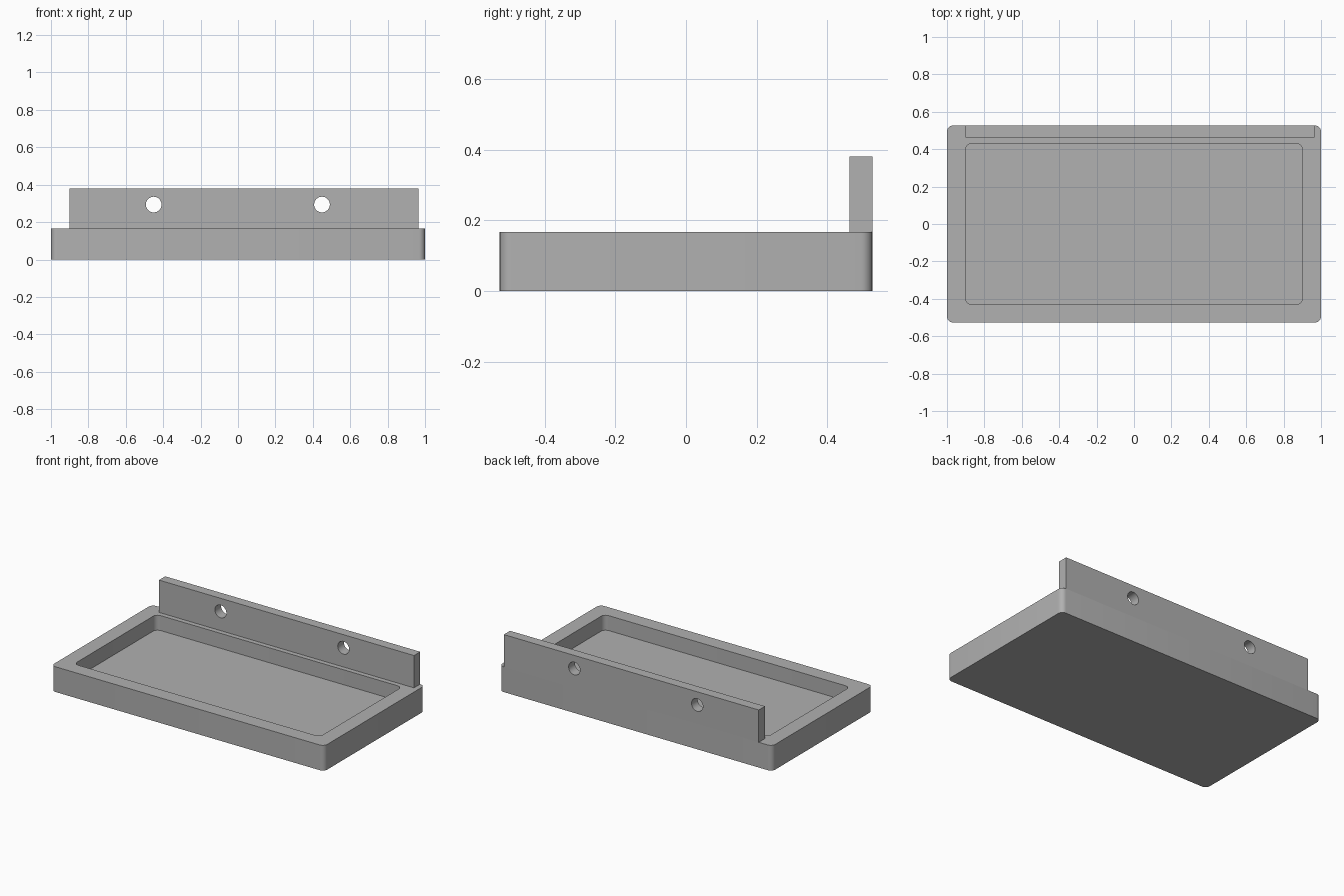
import bpy, bmesh
from math import cos, sin, pi

cube = bpy.data.objects.get("Cube")
if cube:
    bpy.data.objects.remove(cube, do_unlink=True)

grey = bpy.data.materials.new("plain grey")
grey.use_nodes = True
colour = (0.44, 0.44, 0.44, 1)
grey.diffuse_color = colour
grey.node_tree.nodes["Principled BSDF"].inputs["Base Color"].default_value = colour

HALF_DEPTH, RIM = 0.527, 0.167


def finish(bm, name):
    """Turn a bmesh into a named grey object with sharp edges kept."""
    bmesh.ops.recalc_face_normals(bm, faces=bm.faces)
    mesh = bpy.data.meshes.new(name)
    bm.to_mesh(mesh)
    bm.free()
    mesh.materials.append(grey)
    obj = bpy.data.objects.new(name, mesh)
    bpy.context.collection.objects.link(obj)
    return obj


def smooth(obj):
    bpy.ops.object.select_all(action='DESELECT')
    obj.select_set(True)
    bpy.context.view_layer.objects.active = obj
    bpy.ops.object.shade_smooth_by_angle()


def rounded_loop(bm, hx, hy, z, r=0.033, steps=6):
    """Ring of vertices around a rounded rectangle."""
    ring = []
    for k, (sx, sy) in enumerate([(1, 1), (-1, 1), (-1, -1), (1, -1)]):
        for i in range(steps + 1):
            a = (k + i / steps) * pi / 2
            ring.append(bm.verts.new((sx * (hx - r) + r * cos(a),
                                      sy * (hy - r) + r * sin(a), z)))
    return ring


# Tray: outer wall, rim, inner wall and recessed floor
bm = bmesh.new()
loops = [rounded_loop(bm, 1, HALF_DEPTH, 0),
         rounded_loop(bm, 1, HALF_DEPTH, RIM),
         rounded_loop(bm, 0.9, 0.43, RIM),
         rounded_loop(bm, 0.9, 0.43, 0.068)]
for low, high in zip(loops, loops[1:]):
    for i in range(len(low)):
        j = (i + 1) % len(low)
        bm.faces.new((low[i], low[j], high[j], high[i]))
bm.faces.new(loops[0])
bm.faces.new(loops[-1])
smooth(finish(bm, "tray"))

# Upright mounting panel along the back edge
x0, x1, y0, z1 = -0.902, 0.966, 0.462, 0.381
bm = bmesh.new()
bmesh.ops.create_cube(bm, size=1)
bmesh.ops.scale(bm, vec=(x1 - x0, HALF_DEPTH - y0, z1 - RIM), verts=bm.verts)
bmesh.ops.translate(bm, vec=((x0 + x1) / 2, (HALF_DEPTH + y0) / 2, (z1 + RIM) / 2),
                    verts=bm.verts)
panel = finish(bm, "mounting_panel")

# Two round screw holes through the panel
for x in (-0.451, 0.449):
    bpy.ops.mesh.primitive_cylinder_add(vertices=32, radius=0.042, depth=0.3,
                                        location=(x, 0.5, 0.294),
                                        rotation=(pi / 2, 0, 0))
    cutter = bpy.context.object
    cutter.name = "screw_hole_cutter"
    cutter.data.materials.append(grey)
    cutter.hide_render = True
    cutter.hide_viewport = True
    hole = panel.modifiers.new("screw hole", 'BOOLEAN')
    hole.operation = 'DIFFERENCE'
    hole.solver = 'EXACT'
    hole.object = cutter

# Apply the cuts and discard the cutters
bpy.context.view_layer.update()
cut_mesh = bpy.data.meshes.new_from_object(
    panel.evaluated_get(bpy.context.evaluated_depsgraph_get()))
panel.modifiers.clear()
panel.data = cut_mesh
for obj in [o for o in bpy.data.objects if o.name.startswith("screw_hole_cutter")]:
    bpy.data.objects.remove(obj, do_unlink=True)
smooth(panel)
